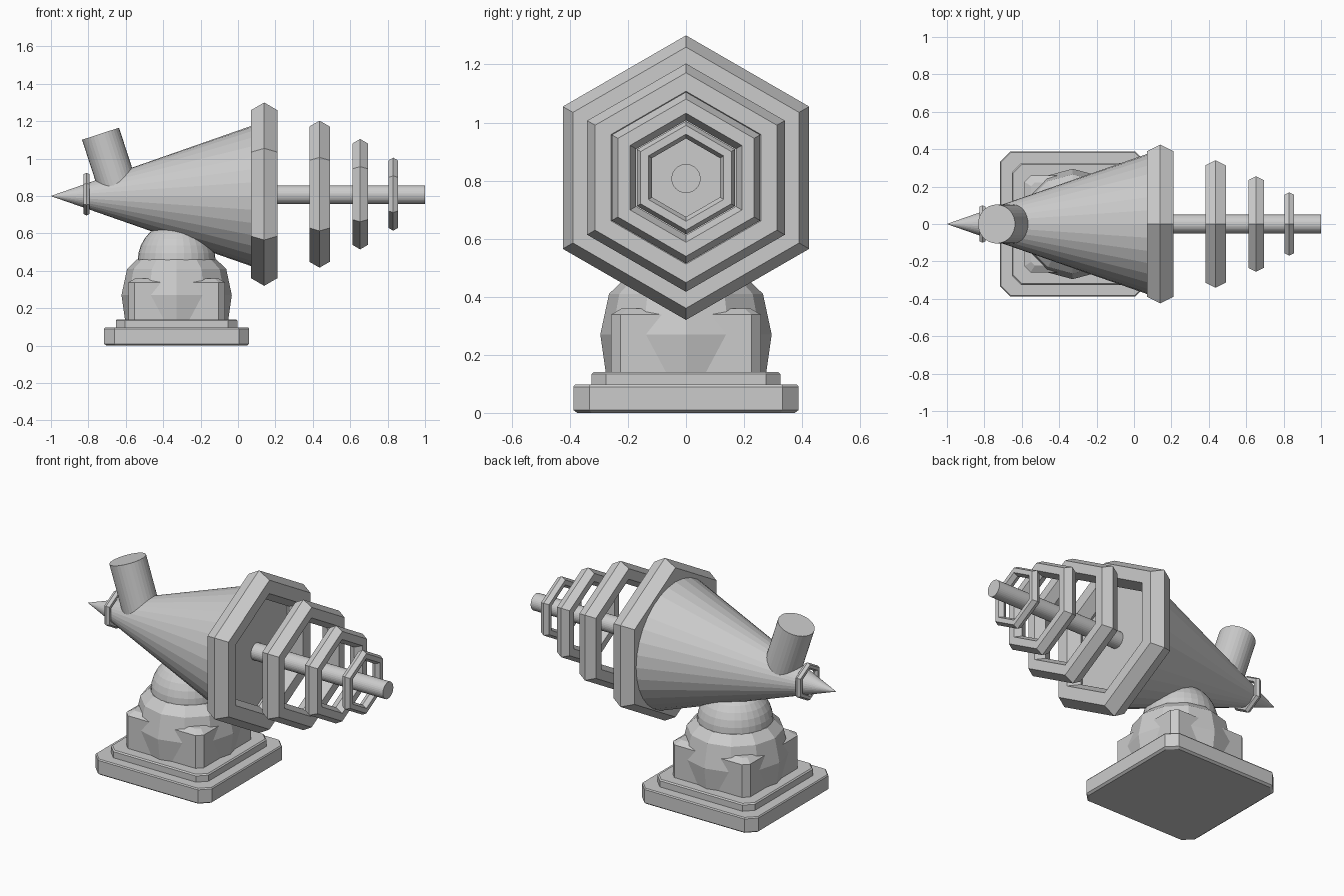
import bpy, bmesh, math
from mathutils import Vector

if "Cube" in bpy.data.objects:
    bpy.data.objects.remove(bpy.data.objects["Cube"])

grey = bpy.data.materials.new("light grey")
grey.diffuse_color = (0.6, 0.6, 0.6, 1)
grey.use_nodes = True
grey.node_tree.nodes["Principled BSDF"].inputs["Base Color"].default_value = grey.diffuse_color
BX = -0.328  # x centre of the stand


def finish(name, loops, close=False):
    """Skin a list of vertex loops; cap the ends, or join last to first."""
    bm = bmesh.new()
    rows = [[bm.verts.new(p) for p in loop] for loop in loops]
    pairs = list(zip(rows, rows[1:] + rows[:1])) if close else list(zip(rows, rows[1:]))
    for a, b in pairs:
        n = len(a)
        for i in range(n):
            j = (i + 1) % n
            bm.faces.new((a[i], a[j], b[j], b[i]))
    if not close:
        bm.faces.new(rows[0])
        bm.faces.new(rows[-1])
    bmesh.ops.remove_doubles(bm, verts=bm.verts[:], dist=1e-5)
    bmesh.ops.recalc_face_normals(bm, faces=bm.faces[:])
    me = bpy.data.meshes.new(name)
    bm.to_mesh(me)
    bm.free()
    me.materials.append(grey)
    ob = bpy.data.objects.new(name, me)
    bpy.context.collection.objects.link(ob)
    return ob


def square_loop(half, cut, z):
    """Square with cut corners, centred on the stand."""
    h, c = half, half - cut
    pts = [(h, -c), (h, c), (c, h), (-c, h), (-h, c), (-h, -c), (-c, -h), (c, -h)]
    return [(BX + x, y, z) for x, y in pts]


def slab(name, sections):
    return finish(name, [square_loop(*s) for s in sections])


def lathe(name, profile, sides):
    """Turn (radius, z) points about the stand's vertical axis."""
    angles = [math.tau * i / sides for i in range(sides)]
    return finish(name, [[(BX + r * math.cos(a), r * math.sin(a), z) for a in angles]
                         for r, z in profile])


def tube(name, start, end, r0, r1, sides=32):
    """Cylinder or cone between two points."""
    a, b = Vector(start), Vector(end)
    q = (b - a).to_track_quat('Z', 'Y')
    loops = []
    for p, r in ((a, r0), (b, r1)):
        loops.append([p + q @ Vector((r * math.cos(math.tau * i / sides),
                                      r * math.sin(math.tau * i / sides), 0))
                      for i in range(sides)])
    return finish(name, loops)


def hex_ring(name, x, outer, half_width, z=0.81):
    """Six-sided ring with a six-sided cross-section, ridge facing outward."""
    m = half_width / math.sin(math.pi / 3)
    loops = []
    for i in range(6):
        a = math.pi / 2 + math.tau * i / 6
        loop = []
        for k in range(6):
            t = math.tau * k / 6
            r = outer - m + m * math.cos(t)
            loop.append((x + m * math.sin(t), r * math.cos(a), z + r * math.sin(a)))
        loops.append(loop)
    return finish(name, loops, close=True)


# Stand: stepped plinth, corner block and faceted round body
slab("plinth", [(0.375, 0.05, 0), (0.388, 0.055, 0.01), (0.388, 0.055, 0.09), (0.383, 0.053, 0.097)])
slab("plinth_step", [(0.325, 0.05, 0.09), (0.325, 0.05, 0.134), (0.318, 0.047, 0.141)])
slab("corner_block", [(0.258, 0.033, 0.13), (0.258, 0.033, 0.338), (0.222, 0.02, 0.36)])
lathe("stand_body", [(0.275, 0.13), (0.295, 0.27), (0.265, 0.41), (0.213, 0.46)], 12)

# Swivel dome under the cone
dome = [(0.208 * math.cos(math.pi / 2 * i / 8), 0.455 + 0.208 * math.sin(math.pi / 2 * i / 8))
        for i in range(8)] + [(0.01, 0.663)]
lathe("swivel_dome", [(0.208, 0.42)] + dome, 32)

# Cone housing, angled handle and central rod
tube("cone_housing", (-1, 0, 0.80), (0.12, 0, 0.80), 0.0005, 0.392)
tube("handle", (-0.633, 0, 0.82), (-0.735, 0, 1.133), 0.104, 0.104)
tube("central_rod", (0.10, 0, 0.807), (1, 0, 0.807), 0.05, 0.05)

# Hexagonal rings: (x, outer radius, half width)
for i, (x, outer, hw) in enumerate([(-0.81, 0.115, 0.017), (0.14, 0.49, 0.07), (0.436, 0.393, 0.055),
                                    (0.653, 0.295, 0.042), (0.83, 0.195, 0.026)]):
    hex_ring("tail_ring" if i == 0 else f"hex_ring_{i}", x, outer, hw)
